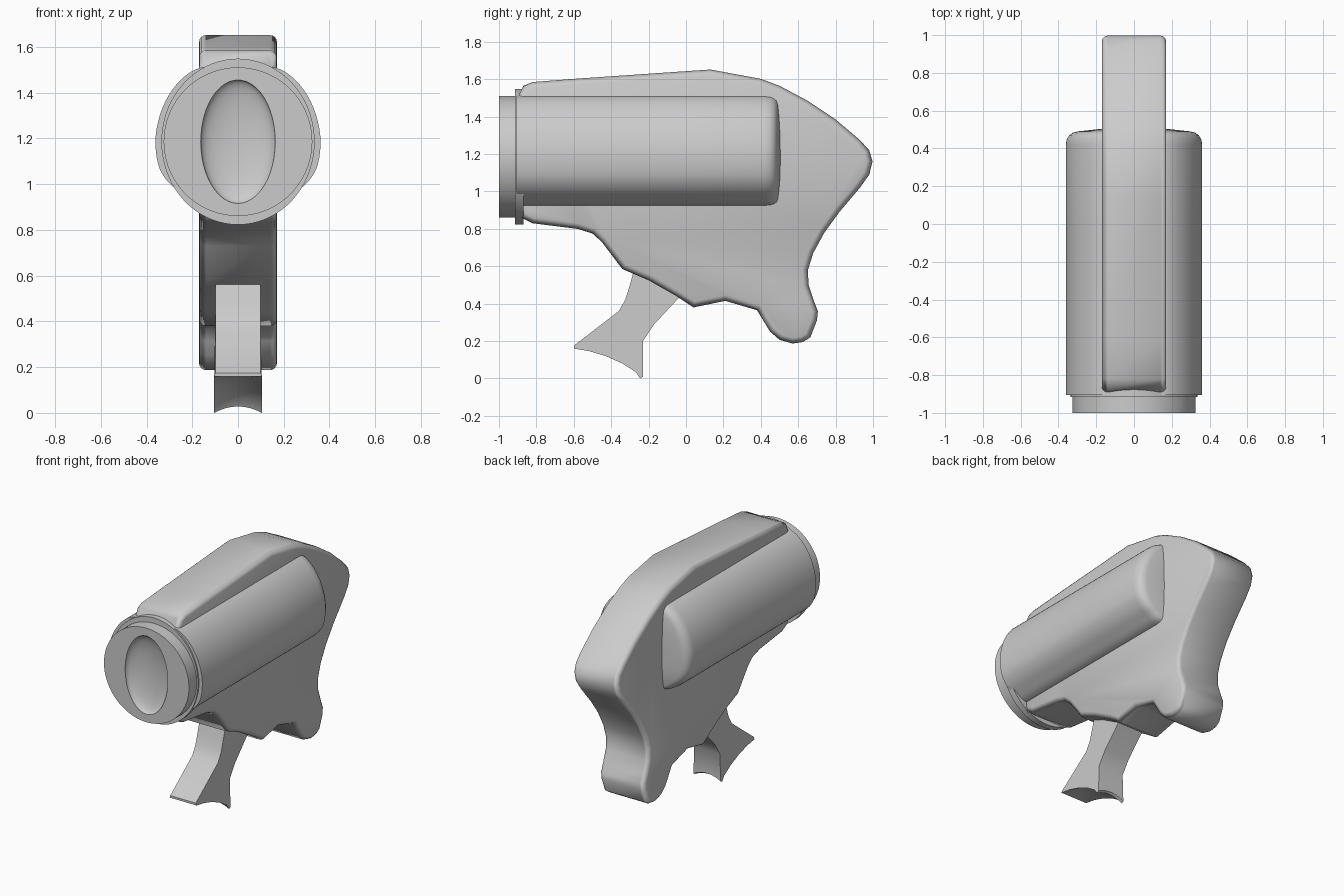
import bpy, bmesh, math
from mathutils import Vector

if "Cube" in bpy.data.objects:
    bpy.data.objects.remove(bpy.data.objects["Cube"])


def loft(name, rings):
    """Skin a list of closed rings and cap both ends."""
    bm = bmesh.new()
    rows = [[bm.verts.new(p) for p in r] for r in rings]
    n = len(rows[0])
    for a, b in zip(rows, rows[1:]):
        for i in range(n):
            j = (i + 1) % n
            bm.faces.new((a[i], a[j], b[j], b[i]))
    bm.faces.new(rows[0])
    bm.faces.new(rows[-1])
    bmesh.ops.recalc_face_normals(bm, faces=bm.faces)
    me = bpy.data.meshes.new(name)
    bm.to_mesh(me)
    bm.free()
    ob = bpy.data.objects.new(name, me)
    bpy.context.collection.objects.link(ob)
    return ob


def finish(ob, angle=40):
    """Apply modifiers, then smooth all but the sharp edges."""
    bpy.ops.object.select_all(action='DESELECT')
    ob.select_set(True)
    bpy.context.view_layer.objects.active = ob
    for m in list(ob.modifiers):
        bpy.ops.object.modifier_apply(modifier=m.name)
    bpy.ops.object.shade_smooth_by_angle(angle=math.radians(angle))


def bevel(ob, width, segments):
    m = ob.modifiers.new("Bevel", 'BEVEL')
    m.width, m.segments = width, segments
    m.limit_method, m.angle_limit = 'ANGLE', math.radians(65)
    m.use_clamp_overlap = False


def spline(pts, steps=4):
    """Closed Catmull-Rom curve through 2D points."""
    out, n = [], len(pts)
    for i in range(n):
        a, b, c, d = (Vector(pts[(i + k) % n]) for k in (-1, 0, 1, 2))
        for s in range(steps):
            t = s / steps
            out.append(0.5 * (2 * b + (c - a) * t + (2 * a - 5 * b + 4 * c - d) * t * t
                              + (3 * b - a - 3 * c + d) * t ** 3))
    return out


CZ = 1.186


def ellipse(y, rx, rz, n=72):
    return [(rx * math.cos(2 * math.pi * i / n), y, CZ + rz * math.sin(2 * math.pi * i / n))
            for i in range(n)]


# Body and grip: side profile (y, z) extruded across x
profile = [(-.89, 1.52), (-.87, 1.565), (-.82, 1.585), (-.6, 1.602), (.13, 1.652), (.4, 1.602),
           (.5, 1.565), (.65, 1.485), (.8, 1.385), (.93, 1.275), (.98, 1.22), (.997, 1.16),
           (.98, 1.09), (.93, 1.02), (.82, .89), (.74, .78), (.68, .67), (.652, .58), (.655, .5),
           (.68, .425), (.705, .36), (.7, .31), (.665, .22), (.625, .195), (.57, .187),
           (.5, .207), (.45, .25), (.41, .315), (.38, .365), (.21, .415), (.04, .38),
           (-.05, .44), (-.2, .525), (-.34, .585), (-.45, .73), (-.5, .775), (-.58, .8),
           (-.82, .83), (-.88, .86), (-.89, .9)]
body = loft("body", [[(x, y, z) for y, z in profile] for x in (-.17, .17)])
bevel(body, .03, 4)
body.modifiers.new("Weighted", 'WEIGHTED_NORMAL')
finish(body)

# Barrel housing: bulging section lofted along y, rounded at the back
half = [(.1, 1.515), (.19, 1.5), (.27, 1.435), (.33, 1.335), (.36, 1.21), (.35, 1.09),
        (.31, 1.015), (.25, .965), (.19, .93), (.1, .92)]
section = spline(half + [(-x, z) for x, z in reversed(half)])
rows = [(-.905, 1), (-.6, 1), (0, 1), (.42, 1), (.45, .985), (.47, .95), (.483, .9),
        (.49, .83), (.505, .45)]
housing = loft("barrel_housing", [[(x * s, y, CZ + (z - CZ) * (1 - (1 - s) * .5))
                                   for x, z in section] for y, s in rows])
finish(housing)

# Oval collar behind the front disc
collar = loft("front_collar", [ellipse(-.915, .335, .363), ellipse(-.87, .335, .363)])
finish(collar)

# Front disc with an oval dish cut into it
disc = loft("front_disc", [ellipse(-1, .325, .325), ellipse(-.88, .325, .325)])
bpy.ops.mesh.primitive_uv_sphere_add(segments=48, ring_count=24, location=(0, -1, CZ))
cutter = bpy.context.object
cutter.name = "dish_cutter"
cutter.scale = (.163, .06, .27)
cut = disc.modifiers.new("Dish", 'BOOLEAN')
cut.operation, cut.object, cut.solver = 'DIFFERENCE', cutter, 'EXACT'
finish(disc, 30)
bpy.data.objects.remove(cutter)

# Trigger: flared profile, its underside hollowed towards the middle
upper = [(-.23, .2), (-.17, .29), (-.03, .44), (-.06, .52), (-.27, .61), (-.3, .5),
         (-.325, .42), (-.36, .36), (-.6, .175)]
under = [(-.6, .16), (-.52, .147), (-.43, .12), (-.34, .08), (-.27, .035), (-.245, 0),
         (-.23, .01)]
rings = []
for k in range(-6, 7):
    t = k / 6
    lift = .028 * (1 - t * t)
    ring = [(.098 * t, y, z) for y, z in upper]
    for y, z in under:
        amount = min(1, (y + .6) / .15)
        ring.append((.104 * t, y, z + lift * amount))
    rings.append(ring)
finish(loft("trigger", rings), 35)
